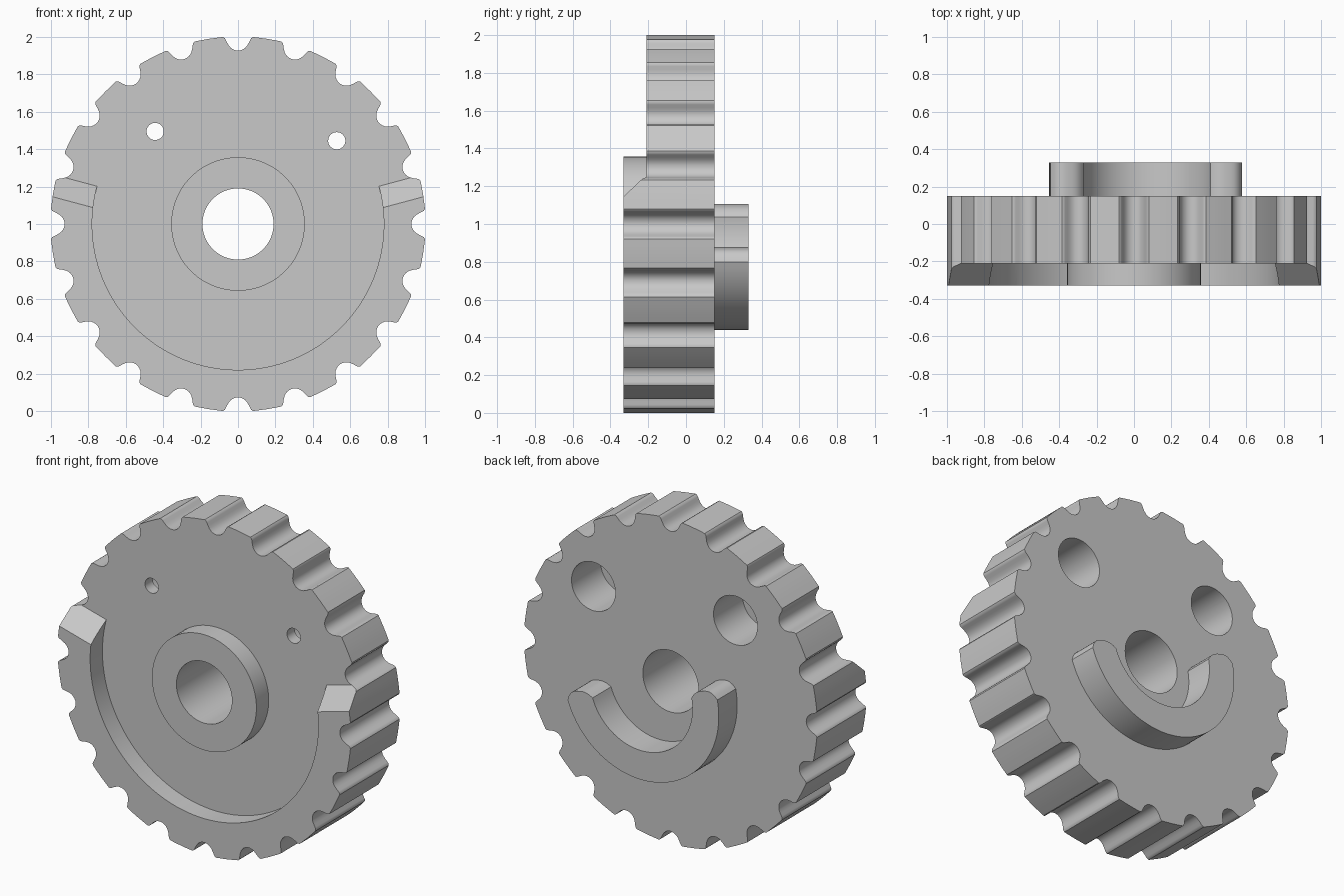
import bpy, bmesh
from math import sin, cos, tan, radians, tau

old = bpy.data.objects.get("Cube")
if old:
    bpy.data.objects.remove(old, do_unlink=True)

grey = bpy.data.materials.new("light_grey")
grey.use_nodes = True
GREY = (0.58, 0.58, 0.58, 1)
grey.diffuse_color = GREY
grey.node_tree.nodes["Principled BSDF"].inputs["Base Color"].default_value = GREY


def polar(r, deg, cx=0, cz=1):
    a = radians(deg)
    return cx + r * cos(a), cz + r * sin(a)


def circle(r, cx=0, cz=1, n=96):
    return [polar(r, 360 * i / n, cx, cz) for i in range(n)]


def prism(name, outline, y0, y1, drop=0):
    """Extrude an x-z outline from y0 to y1; drop lowers the y0 end."""
    bm = bmesh.new()
    a = [bm.verts.new((x, y0, z - drop)) for x, z in outline]
    b = [bm.verts.new((x, y1, z)) for x, z in outline]
    bm.faces.new(a)
    bm.faces.new(b[::-1])
    for i in range(len(a)):
        j = (i + 1) % len(a)
        bm.faces.new((a[j], a[i], b[i], b[j]))
    bmesh.ops.recalc_face_normals(bm, faces=bm.faces)
    mesh = bpy.data.meshes.new(name)
    bm.to_mesh(mesh)
    bm.free()
    mesh.materials.append(grey)
    obj = bpy.data.objects.new(name, mesh)
    bpy.context.collection.objects.link(obj)
    return obj


def activate(obj):
    bpy.ops.object.select_all(action='DESELECT')
    obj.select_set(True)
    bpy.context.view_layer.objects.active = obj


def cut(obj, cutter):
    activate(obj)
    mod = obj.modifiers.new("cut", 'BOOLEAN')
    mod.operation = 'DIFFERENCE'
    mod.solver = 'EXACT'
    mod.object = cutter
    bpy.ops.object.modifier_apply(modifier=mod.name)
    bpy.data.objects.remove(cutter, do_unlink=True)


FRONT, PLATE, BACK, SMILE = -0.33, -0.21, 0.15, 0.33

# Toothed wheel: twenty round notches
half_notch = [(0.8, .929), (1.6, .934), (2.3, .942), (2.9, .954),
              (3.4, .970), (3.8, .987), (4.1, .997), (4.6, 1.003)]
notch = ([(-d, r) for d, r in reversed(half_notch)] + [(0, .927)] + half_notch
         + [(7, 1.002), (9, 1.002), (11, 1.002)])
teeth = [polar(r, 18 * k + d) for k in range(20) for d, r in notch]
wheel = prism("toothed_wheel", teeth, FRONT, BACK)

# Front recess, and the sector above the bevelled rim ends
cut(wheel, prism("recess_cutter", circle(0.78, n=128), FRONT - 0.1, PLATE))
rise = 2 * tan(radians(15))
sector = [(-2, 1 + rise), (0, 1), (2, 1 + rise), (2, 4), (-2, 4)]
cut(wheel, prism("sector_cutter", sector, PLATE - 0.2, PLATE, drop=0.2))

# Hub and bore
hub = prism("hub", circle(0.357), FRONT, PLATE)
for part in (wheel, hub):
    cut(part, prism("bore_cutter", circle(0.19), -1, 1))

# Stepped eye holes: narrow at the front, wide at the back
for x, z in ((-0.443, 1.495), (0.528, 1.445)):
    cut(wheel, prism("eye_cutter", circle(0.15, x, z, 64), BACK - 0.285, 1))
    cut(wheel, prism("pin_cutter", circle(0.046, x, z, 32), -1, 0))

# Curved smile ridge on the back, with softly rounded ends
MID, HALF, CX, CZ = 0.441, 0.09, 0.076, 0.971
N = 48
start, end = -197 + 6, -13 - 6
smile = [polar(MID + HALF, start + (end - start) * i / N, CX, CZ) for i in range(N + 1)]
caps = [i / 6 for i in range(5, -6, -1)]
smile += [polar(MID + HALF * t, end + 6 * (1 - abs(t) ** 3), CX, CZ) for t in caps]
smile += [polar(MID - HALF, end + (start - end) * i / N, CX, CZ) for i in range(N + 1)]
smile += [polar(MID + HALF * t, start - 6 * (1 - abs(t) ** 3), CX, CZ) for t in reversed(caps)]
ridge = prism("smile_ridge", smile, BACK, SMILE)

for part in (wheel, hub, ridge):
    activate(part)
    bpy.ops.object.shade_smooth_by_angle(angle=radians(32))
